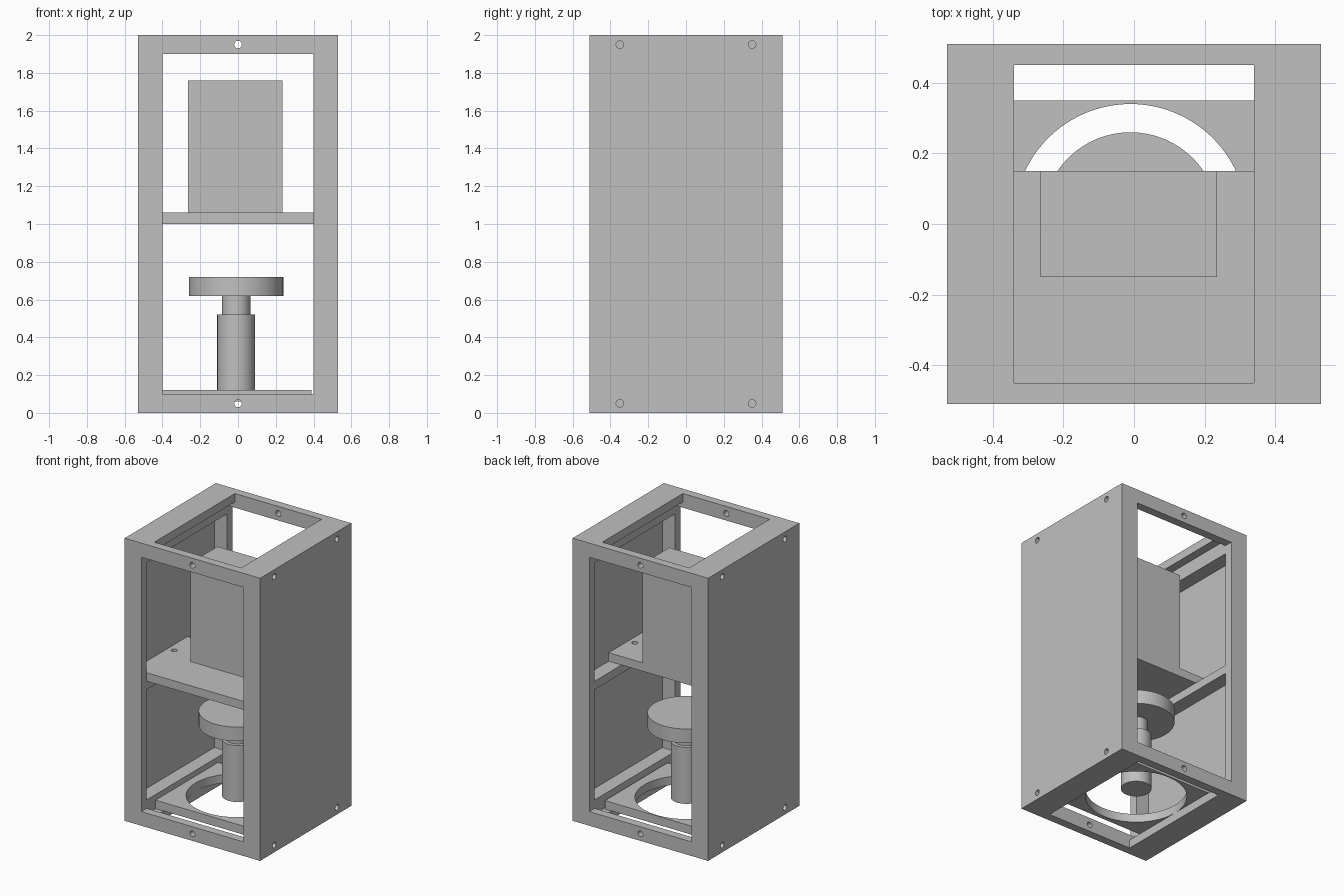
import bpy, bmesh, math
from mathutils import Matrix, Vector

cube = bpy.data.objects.get("Cube")
if cube:
    bpy.data.objects.remove(cube, do_unlink=True)

grey = bpy.data.materials.new("plain grey")
grey.use_nodes = True
grey.diffuse_color = (0.53, 0.53, 0.53, 1)
grey.node_tree.nodes["Principled BSDF"].inputs["Base Color"].default_value = grey.diffuse_color


def finish(name, bm):
    bmesh.ops.recalc_face_normals(bm, faces=bm.faces)
    mesh = bpy.data.meshes.new(name)
    bm.to_mesh(mesh)
    bm.free()
    mesh.materials.append(grey)
    ob = bpy.data.objects.new(name, mesh)
    bpy.context.collection.objects.link(ob)
    return ob


def box(name, low, high):
    bm = bmesh.new()
    low, high = Vector(low), Vector(high)
    mat = Matrix.Translation((low + high) / 2) @ Matrix.Diagonal((*(high - low), 1))
    bmesh.ops.create_cube(bm, size=1, matrix=mat)
    return finish(name, bm)


def rod(name, start, end, radius, sides=24):
    bm = bmesh.new()
    start, end = Vector(start), Vector(end)
    axis = end - start
    mat = Matrix.Translation((start + end) / 2) @ axis.to_track_quat("Z", "Y").to_matrix().to_4x4()
    bmesh.ops.create_cone(bm, cap_ends=True, segments=sides, radius1=radius,
                          radius2=radius, depth=axis.length, matrix=mat)
    return finish(name, bm)


def prism(name, outline, y0, y1):
    bm = bmesh.new()
    face = bm.faces.new([bm.verts.new((x, y0, z)) for x, z in outline])
    grown = bmesh.ops.extrude_face_region(bm, geom=[face])["geom"]
    bmesh.ops.translate(bm, vec=(0, y1 - y0, 0),
                        verts=[g for g in grown if isinstance(g, bmesh.types.BMVert)])
    return finish(name, bm)


def smooth(ob):
    bpy.ops.object.select_all(action="DESELECT")
    ob.select_set(True)
    bpy.context.view_layer.objects.active = ob
    bpy.ops.object.shade_smooth_by_angle(angle=math.radians(30))


def cut(target, cutter):
    cutter.hide_render = True
    mod = target.modifiers.new("cut", "BOOLEAN")
    mod.operation, mod.solver, mod.object = "DIFFERENCE", "EXACT", cutter
    bpy.context.view_layer.objects.active = target
    bpy.ops.object.modifier_apply(modifier=mod.name)
    bpy.data.objects.remove(cutter, do_unlink=True)


# Cabinet: a block hollowed by a section that leaves rails and side panels
cabinet = box("cabinet_frame", (-0.53, -0.51, 0), (0.53, 0.51, 2))
half = [(0.34, -0.1), (0.34, 0.06), (0.4, 0.06), (0.4, 0.16), (0.5, 0.16),
        (0.5, 0.94), (0.4, 0.94), (0.4, 1), (0.5, 1), (0.5, 1.84),
        (0.4, 1.84), (0.4, 1.94), (0.34, 1.94), (0.34, 2.1)]
section = half + [(-x, z) for x, z in reversed(half)]
cut(cabinet, prism("hollow", section, -0.45, 0.45))

# Front and back openings
for s in (-1, 1):
    ends = sorted((s * 0.45, s * 0.6))
    cut(cabinet, box("opening", (-0.4, ends[0], 0.1), (0.4, ends[1], 1.9)))

# Screw holes in the front and back bars and the side panels
for z in (0.05, 1.95):
    for s in (-1, 1):
        cut(cabinet, rod("hole", (0, s * 0.42, z), (0, s * 0.6, z), 0.02))
        for y in (-0.35, 0.35):
            cut(cabinet, rod("hole", (s * 0.44, y, z), (s * 0.6, y, z), 0.02))

# Middle shelf with one fixing hole at each side
shelf = box("shelf", (-0.5, -0.45, 1), (0.5, 0.15, 1.06))
for x in (-0.45, 0.45):
    cut(shelf, rod("hole", (x, -0.07, 0.9), (x, -0.07, 1.2), 0.02))

# Block standing on the shelf
box("shelf_block", (-0.265, -0.15, 1.06), (0.235, 0.15, 1.76))

# Base plate with a large round opening
plate = box("base_plate", (-0.4, -0.35, 0.06), (0.39, 0.35, 0.12))
cut(plate, rod("hole", (-0.01, 0.01, 0), (-0.01, 0.01, 0.2), 0.33, 96))

# Pedestal: column, neck and disc
for name, z0, z1, r in (("column", 0.12, 0.52, 0.1), ("neck", 0.52, 0.62, 0.075),
                        ("disc", 0.62, 0.72, 0.25)):
    smooth(rod(name, (-0.01, 0.01, z0), (-0.01, 0.01, z1), r, 64))

for ob in (cabinet, shelf, plate):
    smooth(ob)
